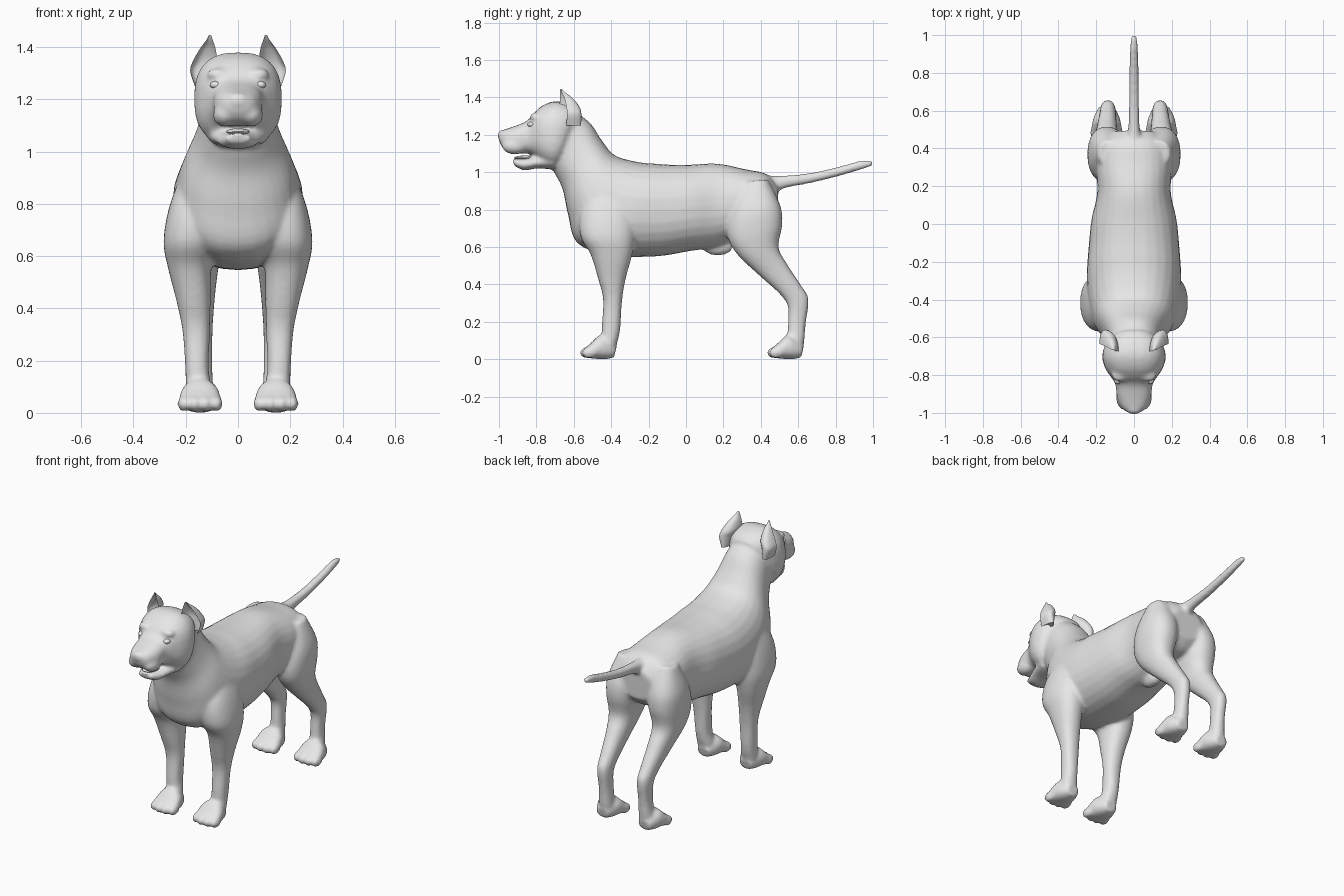
import bpy
import bmesh
import math
from mathutils import Vector, Matrix

cube = bpy.data.objects.get("Cube")
if cube:
    bpy.data.objects.remove(cube, do_unlink=True)

grey = bpy.data.materials.new("plain grey")
grey.use_nodes = True
grey.diffuse_color = (.8, .8, .8, 1)
grey.node_tree.nodes["Principled BSDF"].inputs["Base Color"].default_value = (.8, .8, .8, 1)

SIDES = 28
STEPS = 5


def spline(a, b, c, d, t):
    """Smooth interpolation of one ring between its neighbours."""
    return [q + .5 * t * (r - p + t * (2 * p - 5 * q + 4 * r - s + t * (3 * (q - r) + s - p)))
            for p, q, r, s in zip(a, b, c, d)]


def loft(bm, rings, side=1, shift=0, boxy=.88, scoop=1):
    """Skin through rings given as (y, z, y, z, x, half width).

    The two yz points are the ends of the ring's profile diameter."""
    fine = []
    for i in range(len(rings) - 1):
        near = [rings[max(0, min(len(rings) - 1, i + k))] for k in (-1, 0, 1, 2)]
        fine += [spline(*near, step / STEPS) for step in range(STEPS)]
    fine.append(rings[-1])

    loops = []
    for y1, z1, y2, z2, x, width in fine:
        middle = Vector((x * side, (y1 + y2) / 2 + shift, (z1 + z2) / 2))
        half = Vector((0, (y1 - y2) / 2, (z1 - z2) / 2))
        loop = []
        for i in range(SIDES):
            c = math.cos(math.tau * i / SIDES)
            s = math.sin(math.tau * i / SIDES)
            across = math.copysign(abs(c) ** boxy, c) * width
            along = math.copysign(abs(s) ** boxy, s) * (scoop if s > 0 else 1)
            loop.append(bm.verts.new(middle + Vector((across, 0, 0)) + half * along))
        loops.append(loop)

    for low, high in zip(loops, loops[1:]):
        for i in range(SIDES):
            j = (i + 1) % SIDES
            bm.faces.new((low[i], low[j], high[j], high[i]))
    bm.faces.new(loops[0])
    bm.faces.new(loops[-1])


def ball(bm, centre, size):
    place = Matrix.Translation(centre) @ Matrix.Diagonal((*size, 1))
    bmesh.ops.create_uvsphere(bm, u_segments=20, v_segments=12, radius=1, matrix=place)


def finish(bm, name, voxel=0):
    """Turn the bmesh into a smooth object, fused into one skin if asked."""
    bmesh.ops.recalc_face_normals(bm, faces=bm.faces)
    mesh = bpy.data.meshes.new(name)
    bm.to_mesh(mesh)
    bm.free()
    obj = bpy.data.objects.new(name, mesh)
    bpy.context.collection.objects.link(obj)
    for other in bpy.context.selected_objects:
        other.select_set(False)
    bpy.context.view_layer.objects.active = obj
    obj.select_set(True)
    if voxel:
        remesh = obj.modifiers.new("fuse", "REMESH")
        remesh.mode = "VOXEL"
        remesh.voxel_size = voxel
        relax = obj.modifiers.new("relax", "SMOOTH")
        relax.factor = .5
        relax.iterations = 5
        for modifier in ("fuse", "relax"):
            bpy.ops.object.modifier_apply(modifier=modifier)
    obj.data.materials.clear()
    obj.data.materials.append(grey)
    bpy.ops.object.shade_smooth_by_angle(angle=math.radians(60))
    return obj


# Neck and trunk, from the nape to the rump
body = bmesh.new()
loft(body, [
    (-.60, 1.33, -.73, 1.06, 0, .13),
    (-.51, 1.26, -.705, 1.0, 0, .14),
    (-.45, 1.17, -.66, .91, 0, .165),
    (-.38, 1.09, -.63, .77, 0, .21),
    (-.26, 1.055, -.58, .62, 0, .24),
    (-.16, 1.045, -.40, .555, 0, .25),
    (-.08, 1.04, -.16, .55, 0, .24),
    (.02, 1.04, .03, .58, 0, .225),
    (.17, 1.045, .16, .60, 0, .195),
    (.32, 1.015, .30, .66, 0, .20),
    (.43, .99, .42, .68, 0, .18),
    (.495, .92, .485, .74, 0, .11)])
ball(body, (0, .17, .60), (.04, .08, .045))

# Tail
loft(body, [
    (.40, .985, .46, .88, 0, .05),
    (.50, .98, .53, .915, 0, .03),
    (.66, .995, .67, .943, 0, .026),
    (.80, 1.025, .81, .977, 0, .024),
    (.93, 1.06, .94, 1.015, 0, .021),
    (1.0, 1.064, 1.0, 1.035, 0, .012)])

front_leg = [
    (-.48, .95, -.32, .95, .14, .06),
    (-.56, .80, -.27, .80, .165, .095),
    (-.565, .66, -.27, .66, .18, .105),
    (-.51, .56, -.29, .55, .185, .083),
    (-.47, .43, -.325, .42, .17, .065),
    (-.443, .32, -.343, .30, .16, .052),
    (-.45, .18, -.352, .16, .157, .045),
    (-.45, .10, -.37, .08, .15, .05),
    (-.45, .03, -.39, .02, .148, .05)]

hind_leg = [
    (.31, .95, .44, .96, .12, .07),
    (.24, .80, .505, .82, .14, .10),
    (.22, .67, .515, .72, .145, .10),
    (.27, .565, .495, .60, .15, .08),
    (.395, .445, .54, .51, .145, .06),
    (.50, .35, .615, .395, .14, .046),
    (.545, .28, .655, .32, .138, .04),
    (.545, .18, .64, .19, .136, .037),
    (.54, .10, .63, .08, .138, .043),
    (.54, .03, .61, .02, .14, .045)]

paw = [
    (-.37, .07, -.385, .01, .145, .04),
    (-.45, .13, -.43, 0, .145, .07),
    (-.51, .085, -.51, .005, .145, .082),
    (-.55, .05, -.55, .015, .145, .075)]

for side in (-1, 1):
    loft(body, front_leg, side)
    loft(body, hind_leg, side)
    for shift in (0, 1):
        loft(body, paw, side, shift)
        # Four toes, the middle pair furthest forward
        for toe in (-1.5, -.5, .5, 1.5):
            reach = -.535 + shift + .012 * abs(toe)
            ball(body, (side * .145 + toe * .042, reach, .035), (.024, .04, .03))

# Skull and muzzle
loft(body, [
    (-.56, 1.32, -.66, 1.06, 0, .11),
    (-.61, 1.36, -.69, 1.03, 0, .155),
    (-.69, 1.38, -.725, 1.025, 0, .168),
    (-.76, 1.36, -.77, 1.05, 0, .152),
    (-.81, 1.32, -.81, 1.085, 0, .122),
    (-.85, 1.275, -.85, 1.10, 0, .098),
    (-.92, 1.245, -.92, 1.10, 0, .09),
    (-.975, 1.225, -.97, 1.12, 0, .066),
    (-1.0, 1.20, -.995, 1.155, 0, .036)], boxy=.78)

# Lower jaw
loft(body, [
    (-.70, 1.11, -.71, 1.015, 0, .12),
    (-.80, 1.085, -.80, 1.02, 0, .095),
    (-.87, 1.073, -.865, 1.01, 0, .07),
    (-.925, 1.07, -.92, 1.035, 0, .045)])

# Nose pad, lips and brows
ball(body, (0, -.98, 1.195), (.045, .028, .032))
for side in (-1, 1):
    ball(body, (side * .05, -.915, 1.14), (.046, .07, .045))
    ball(body, (side * .075, -.80, 1.295), (.045, .035, .025))
finish(body, "body", voxel=.011)

# Tongue
tongue = bmesh.new()
ball(tongue, (0, -.86, 1.077), (.045, .06, .012))
finish(tongue, "tongue")

for side, label in ((-1, "right"), (1, "left")):
    # Cupped ears, open to the front and turned slightly outward
    ear = bmesh.new()
    loft(ear, [
        (-.75, 1.25, -.57, 1.25, .14, .025),
        (-.75, 1.31, -.57, 1.31, .14, .043),
        (-.745, 1.36, -.575, 1.35, .125, .043),
        (-.715, 1.40, -.605, 1.395, .115, .028),
        (-.69, 1.43, -.64, 1.425, .109, .012),
        (-.67, 1.447, -.66, 1.445, .107, .004)], side, scoop=-.6)
    for vert in ear.verts:
        vert.co.y += .4 * (abs(vert.co.x) - .12)
    finish(ear, label + " ear")

    # Eyes
    eye = bmesh.new()
    ball(eye, (side * .085, -.825, 1.255), (.022, .022, .015))
    finish(eye, label + " eye")
